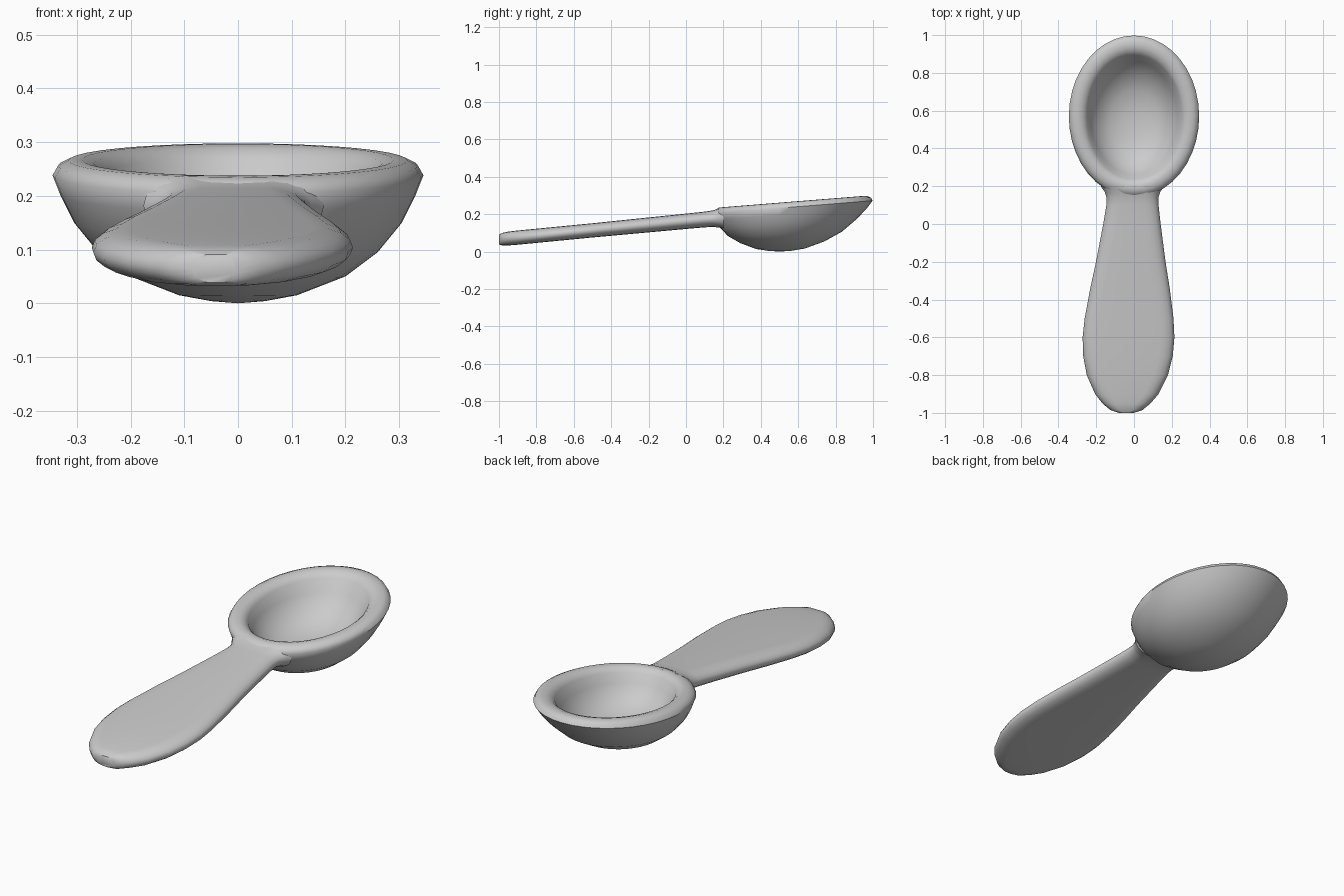
import bpy, bmesh, math

if "Cube" in bpy.data.objects:
    bpy.data.objects.remove(bpy.data.objects["Cube"])


def loft(name, rings, cap_points=None):
    """Skin a list of equal-length point rings; close ends with a pole or a face."""
    bm = bmesh.new()
    loops = [[bm.verts.new(p) for p in ring] for ring in rings]
    n = len(loops[0])
    for a, b in zip(loops, loops[1:]):
        for i in range(n):
            j = (i + 1) % n
            bm.faces.new((a[i], a[j], b[j], b[i]))
    for k, loop in enumerate((loops[0], loops[-1])):
        if cap_points:
            pole = bm.verts.new(cap_points[k])
            for i in range(n):
                bm.faces.new((loop[i], loop[(i + 1) % n], pole))
        else:
            bm.faces.new(loop)
    bmesh.ops.recalc_face_normals(bm, faces=bm.faces)
    mesh = bpy.data.meshes.new(name)
    bm.to_mesh(mesh)
    bm.free()
    obj = bpy.data.objects.new(name, mesh)
    bpy.context.collection.objects.link(obj)
    bpy.ops.object.select_all(action='DESELECT')
    obj.select_set(True)
    bpy.context.view_layer.objects.active = obj
    bpy.ops.object.shade_smooth_by_angle(angle=math.radians(50))
    return obj


def oval(rx, ry, cy, z, tilt, n=40):
    """Oval ring that rises towards the tip."""
    pts = []
    for i in range(n):
        t = 2 * math.pi * i / n
        pts.append((rx * math.cos(t), cy + ry * math.sin(t),
                    z + tilt * ry * math.sin(t)))
    return pts


def slab(y, w, h, n=8):
    """Flat handle section with round sides; the handle leans slightly in x."""
    cx = -0.008 + 0.04 * min(0, y - 0.1) * 0.75
    cz = 0.065 + 0.097 * (y + 1)
    r = min(0.075, w * 0.6)
    pts = []
    for side in (1, -1):
        for i in range(n + 1):
            a = -math.pi / 2 + math.pi * i / n
            pts.append((cx + side * (w - r + r * math.cos(a)), y,
                        cz + side * h * math.sin(a)))
    return pts


# Bowl: outside from the bottom up, over the rounded rim, down the inside
bowl_profile = [
    (0.05, 0.06, 0.50, 0.004, 0.00),
    (0.11, 0.13, 0.505, 0.015, 0.01),
    (0.20, 0.225, 0.515, 0.05, 0.02),
    (0.26, 0.305, 0.53, 0.095, 0.04),
    (0.305, 0.365, 0.545, 0.15, 0.06),
    (0.33, 0.405, 0.56, 0.20, 0.07),
    (0.345, 0.428, 0.57, 0.238, 0.08),
    (0.335, 0.418, 0.57, 0.256, 0.08),
    (0.315, 0.395, 0.57, 0.266, 0.08),
    (0.29, 0.37, 0.568, 0.267, 0.08),
    (0.268, 0.348, 0.566, 0.26, 0.08),
    (0.25, 0.33, 0.565, 0.243, 0.08),
    (0.23, 0.30, 0.56, 0.19, 0.06),
    (0.19, 0.245, 0.55, 0.13, 0.03),
    (0.13, 0.17, 0.54, 0.09, 0.01),
    (0.06, 0.08, 0.53, 0.073, 0.00),
]
loft("bowl", [oval(*p) for p in bowl_profile],
     [(0, 0.50, 0.0), (0, 0.53, 0.07)])

# Handle: y, half width, half thickness
handle_sections = [
    (-1.0, 0.04, 0.026), (-0.985, 0.085, 0.033), (-0.95, 0.127, 0.037),
    (-0.90, 0.168, 0.038), (-0.80, 0.215, 0.038), (-0.70, 0.237, 0.038),
    (-0.60, 0.243, 0.038), (-0.50, 0.235, 0.038), (-0.35, 0.212, 0.039),
    (-0.20, 0.184, 0.040), (0.0, 0.152, 0.041), (0.10, 0.138, 0.042),
    (0.14, 0.137, 0.044), (0.17, 0.147, 0.049), (0.20, 0.168, 0.056),
]
loft("handle", [slab(*s) for s in handle_sections])
